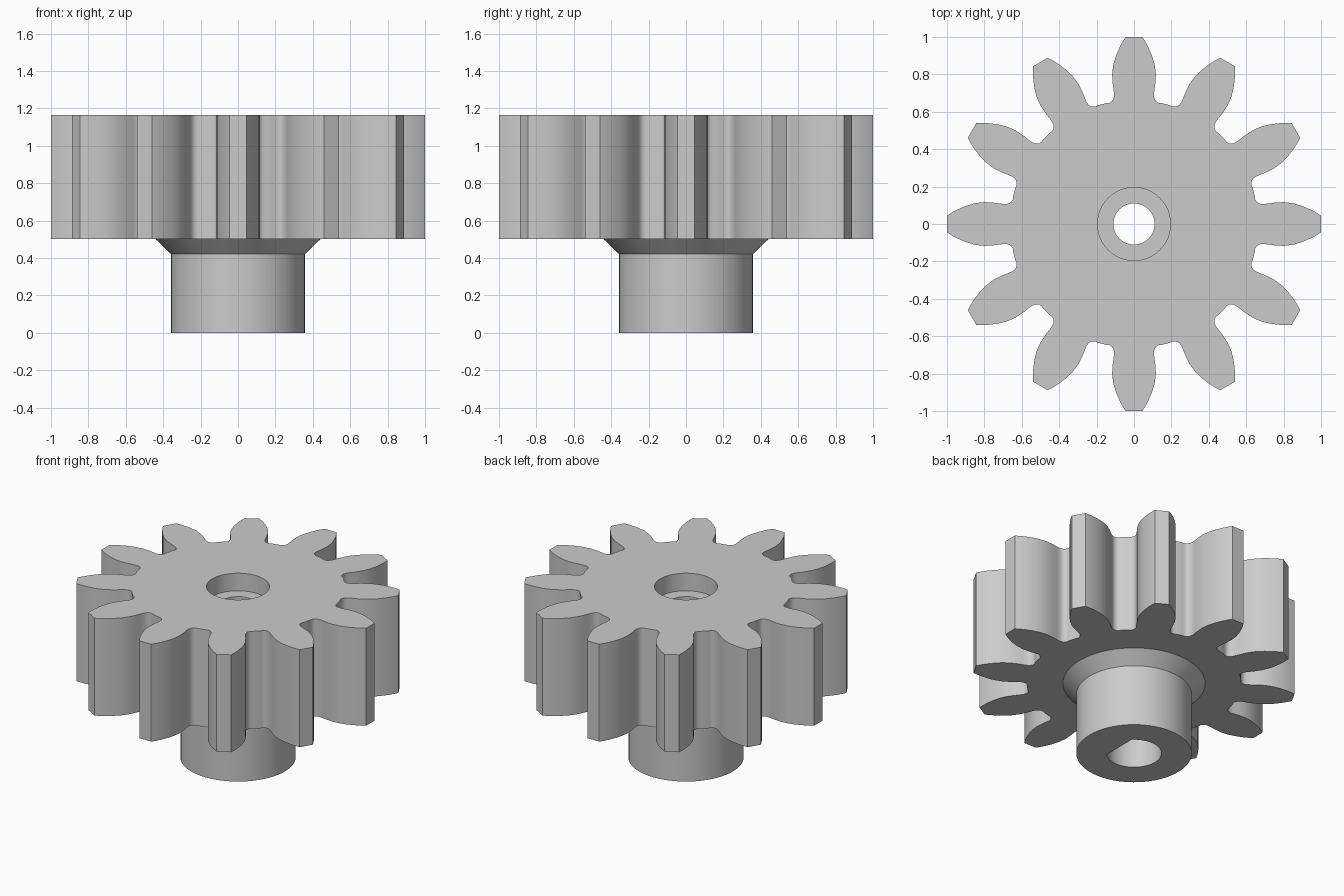
import bpy, bmesh
from math import cos, sin, pi, tau

if "Cube" in bpy.data.objects:
    bpy.data.objects.remove(bpy.data.objects["Cube"], do_unlink=True)

TEETH = 12
SEGMENTS = 64
# Half a tooth, from tip to the middle of the gap: (sideways offset, distance out)
FLANK = [(.045, 1), (.062, .973), (.077, .945), (.098, .895), (.111, .85),
         (.117, .80), (.114, .75), (.109, .715), (.106, .69), (.109, .672),
         (.118, .656), (.132, .648), (.15, .646)]

bm = bmesh.new()


def ring(radius, z, flat=None):
    """Circle of vertices, optionally cut by a flat on the +x side."""
    limit = radius if flat is None else flat
    points = [(radius * cos(tau * i / SEGMENTS), radius * sin(tau * i / SEGMENTS))
              for i in range(SEGMENTS)]
    return [bm.verts.new((min(x, limit), y, z)) for x, y in points]


def gear_outline(z):
    """Full toothed outline, one mirrored tooth repeated around the axis."""
    tooth = [(-w, r) for w, r in reversed(FLANK)] + FLANK
    loop = []
    for k in range(TEETH):
        c, s = cos(tau * k / TEETH), sin(tau * k / TEETH)
        loop += [bm.verts.new((r * c - w * s, r * s + w * c, z)) for w, r in tooth]
    return loop


def wall(a, b):
    """Quads between two loops of equal length."""
    n = len(a)
    for i in range(n):
        bm.faces.new((a[i], a[(i + 1) % n], b[(i + 1) % n], b[i]))


def cap(outer, inner):
    """Flat face between an outline and the circle inside it."""
    edges = []
    for loop in (outer, inner):
        for i, v in enumerate(loop):
            pair = (v, loop[(i + 1) % len(loop)])
            edges.append(bm.edges.get(pair) or bm.edges.new(pair))
    bmesh.ops.triangle_fill(bm, use_beauty=True, use_dissolve=False, edges=edges)


# Hub and its flared collar
d_flat = .17 * cos(pi / 4)
hub = [ring(.17, 0, d_flat), ring(.357, 0), ring(.357, .42), ring(.44, .50)]
# Toothed wheel
wheel_bottom, wheel_top = gear_outline(.50), gear_outline(1.165)
# Counterbore, narrow through hole, then D-shaped shaft socket
bore = [ring(.195, 1.165), ring(.195, 1.045), ring(.11, 1.045),
        ring(.11, .90), ring(.17, .90, d_flat), hub[0]]

for chain in (hub, [wheel_bottom, wheel_top], bore):
    for lower, upper in zip(chain, chain[1:]):
        wall(lower, upper)
cap(wheel_bottom, hub[-1])
cap(wheel_top, bore[0])
bmesh.ops.recalc_face_normals(bm, faces=bm.faces[:])

mesh = bpy.data.meshes.new("pinion_gear")
bm.to_mesh(mesh)
bm.free()
gear = bpy.data.objects.new("pinion_gear", mesh)
bpy.context.collection.objects.link(gear)

# Plain grey metal
grey = bpy.data.materials.new("grey_metal")
grey.use_nodes = True
colour = (.6, .6, .6, 1)
grey.diffuse_color = colour
grey.node_tree.nodes["Principled BSDF"].inputs["Base Color"].default_value = colour
mesh.materials.append(grey)

bpy.ops.object.select_all(action="DESELECT")
gear.select_set(True)
bpy.context.view_layer.objects.active = gear
bpy.ops.object.shade_smooth_by_angle(angle=.65)
